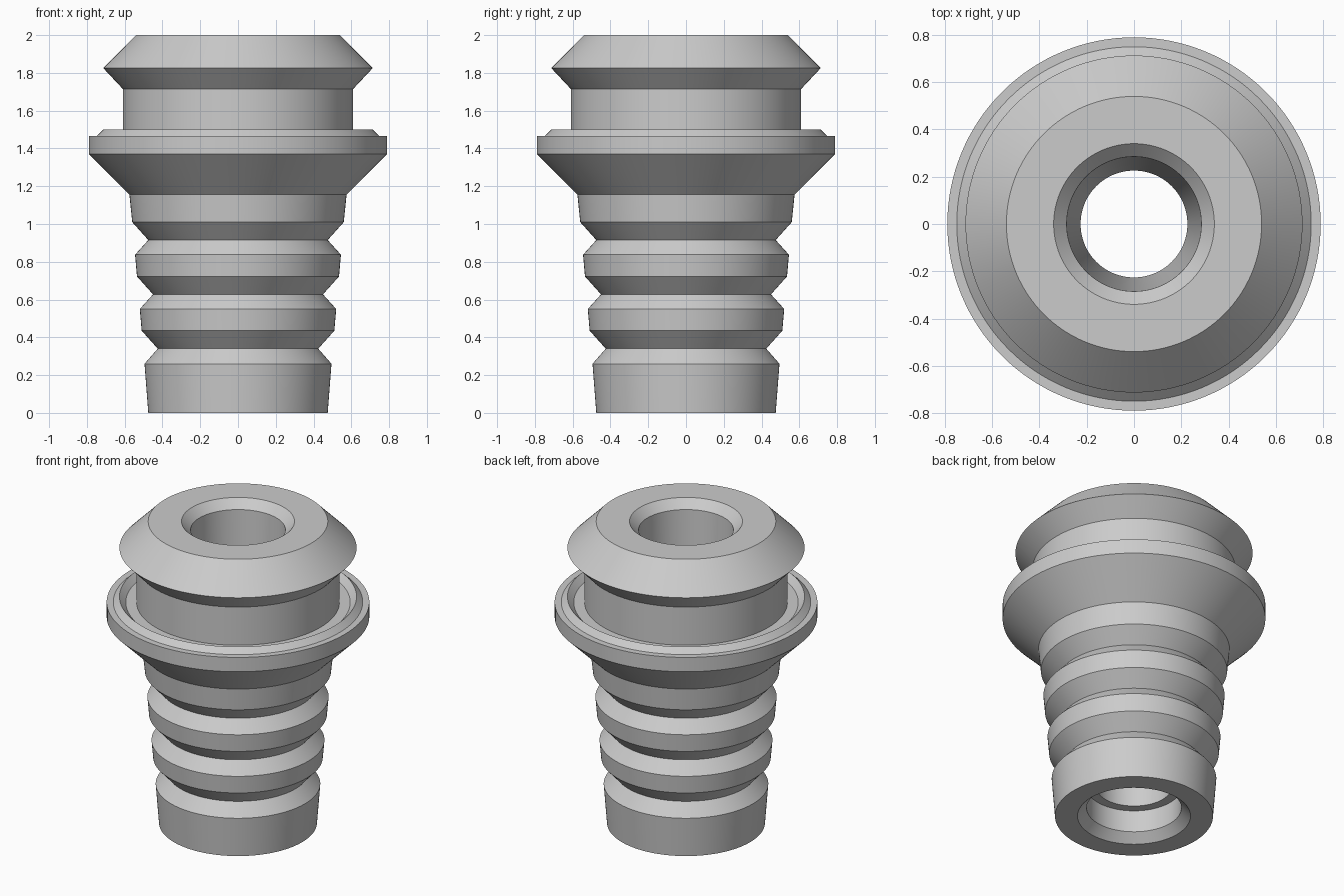
import bpy, bmesh, math

SEGMENTS = 128

default_cube = bpy.data.objects.get("Cube")
if default_cube:
    bpy.data.objects.remove(default_cube, do_unlink=True)

# One plain grey finish
grey = bpy.data.materials.new("plain_grey")
grey.use_nodes = True
colour = (0.6, 0.6, 0.6, 1)
grey.diffuse_color = colour
shader = next(n for n in grey.node_tree.nodes if n.type == "BSDF_PRINCIPLED")
shader.inputs["Base Color"].default_value = colour


def lathe(name, profile):
    """Revolve a closed (radius, height) outline around the z axis."""
    bm = bmesh.new()
    rings = []
    for radius, height in profile:
        ring = []
        for step in range(SEGMENTS):
            angle = math.tau * step / SEGMENTS
            ring.append(bm.verts.new((radius * math.cos(angle),
                                      radius * math.sin(angle), height)))
        rings.append(ring)
    for index, ring in enumerate(rings):
        following = rings[(index + 1) % len(rings)]
        for step in range(SEGMENTS):
            after = (step + 1) % SEGMENTS
            bm.faces.new((ring[step], ring[after], following[after], following[step]))
    bmesh.ops.recalc_face_normals(bm, faces=bm.faces)
    mesh = bpy.data.meshes.new(name)
    bm.to_mesh(mesh)
    bm.free()
    mesh.materials.append(grey)
    part = bpy.data.objects.new(name, mesh)
    bpy.context.collection.objects.link(part)
    bpy.ops.object.select_all(action="DESELECT")
    part.select_set(True)
    bpy.context.view_layer.objects.active = part
    bpy.ops.object.shade_smooth_by_angle(angle=math.radians(25))
    return part


# Tapered spigot foot
foot = [(0.475, 0), (0.495, 0.26)]

# Barbs that grow slightly towards the flange
barbs = []
for i in range(3):
    grow, lift = 0.025 * i, 0.2875 * i
    barbs += [(0.425 + grow, 0.34 + lift), (0.51 + grow, 0.435 + lift)]
    if i < 2:
        barbs.append((0.52 + grow, 0.55 + lift))

# Flared flange with a raised rim and a shallow groove inside it
flange = [(0.575, 1.155), (0.79, 1.37), (0.79, 1.465), (0.75, 1.465),
          (0.713, 1.5), (0.675, 1.462), (0.61, 1.462)]

# Neck and bevelled head
head = [(0.61, 1.715), (0.713, 1.825), (0.54, 2)]

# Chamfered tapering bore, ending in a wider socket below
bore = [(0.34, 2), (0.285, 1.945), (0.226, 0.2), (0.285, 0.2),
        (0.285, 0.055), (0.34, 0)]

lathe("barbed_fitting", foot + barbs + flange + head + bore)
